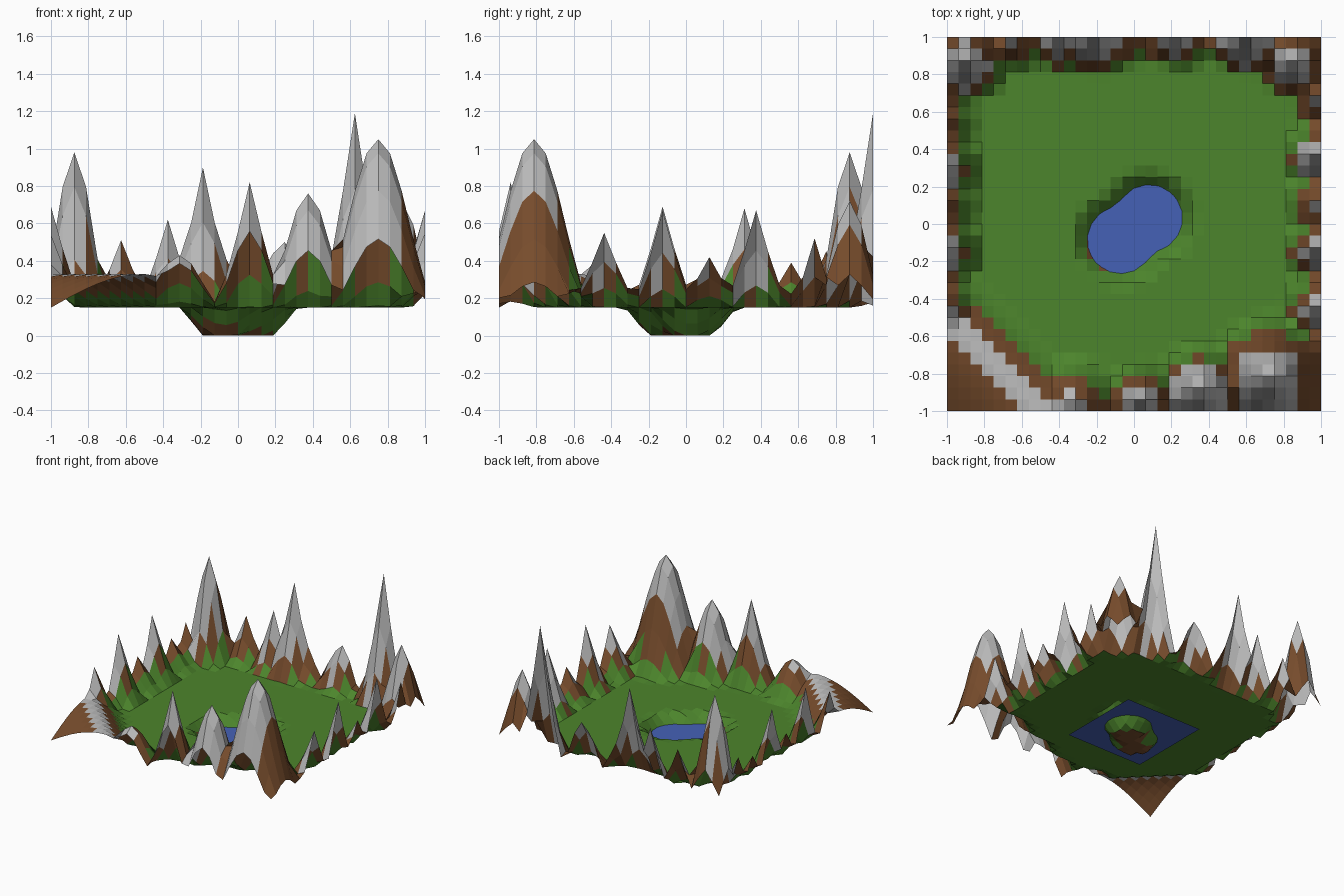
import bpy, bmesh, math, random

if "Cube" in bpy.data.objects:
    bpy.data.objects.remove(bpy.data.objects["Cube"])

random.seed(4)
N = 32                      # cells per side
STEP = 2 / N
FLOOR = 0.15                # meadow level


def material(name, rgb):
    m = bpy.data.materials.new(name)
    m.diffuse_color = (*rgb, 1)
    m.use_nodes = True
    m.node_tree.nodes["Principled BSDF"].inputs["Base Color"].default_value = m.diffuse_color
    return m


grass = material("grass", (0.073, 0.235, 0.025))
earth = material("earth", (0.19, 0.075, 0.026))
rock = material("rock", (0.50, 0.50, 0.50))
water = material("water", (0.06, 0.12, 0.47))

# Sharp peaks: x, y, height, base radius
CONES = [
    (0.625, 1, 1.19, .19), (-.1875, 1, .90, .19), (-.375, 1, .62, .17),
    (-.625, 1, .51, .17), (-.0625, 1, .41, .15), (.0625, -.9375, .82, .19),
    (-1, .3125, .68, .18), (-1, -.125, .69, .18), (-1, -.4375, .54, .18),
    (-1, .125, .41, .18), (-1, .5625, .39, .17), (-1, .75, .45, .17),
    (1, -.4375, .55, .19), (1, -.125, .67, .17), (1, .125, .42, .18),
    (1, .375, .67, .18), (1, .6875, .52, .13),
]
# Rounded mountains
DOMES = [
    (.75, -.8125, 1.05, .335), (.375, -.875, .76, .25), (-.875, .875, .98, .20),
    (.875, .875, .72, .20), (.25, 1, .50, .17), (.1875, 1, .44, .15),
    (-.3125, -.9375, .43, .24),
]
# Pond outline as overlapping discs: x, y, radius
POND = [(.08, .03, .18), (-.07, -.085, .18)]


def height(x, y):
    pond = min(math.hypot(x - a, y - b) - r for a, b, r in POND)
    if pond < .08:
        return min(FLOOR, max(0, .075 + pond * 1.25))
    h = FLOOR
    # low foothills along the rim
    edge = max(abs(x), abs(y))
    if edge > .9 and x + y > -1:
        h += random.uniform(0, .08)
    for a, b, top, r in CONES:
        t = math.hypot(x - a, y - b) / r
        if t < 1:
            h = max(h, FLOOR + (top - FLOOR) * (1 - t) ** 1.25)
    for a, b, top, r in DOMES:
        t = math.hypot(x - a, y - b) / r
        if t < 1:
            h = max(h, FLOOR + (top - FLOOR) * (1 + math.cos(math.pi * t)) / 2)
    # diagonal ridge across the front left corner
    u = x + y
    if u <= -1.5:
        t = (u + 2) / .5
        h = max(h, FLOOR + .18 * math.sin(t * math.pi / 2))
    elif u < -1.12:
        t = (u + 1.5) / .38
        h = max(h, FLOOR + .18 * (1 + math.cos(math.pi * t)) / 2)
    return h


def face_slot(x, y, h):
    """Pick grass, earth or rock from the cell's far corner."""
    u = x + y
    if x < -.4 and y < -.4:
        if -1.53 < u < -1.33:
            return 2
        return 1 if h > .19 or u < -1.5 else 0
    if h < .02:
        return 1
    if h < .235 and max(abs(x - STEP / 2), abs(y - STEP / 2)) < .92 or h <= FLOOR:
        return 0
    limit = .52 if x > .5 and y < -.5 else .36
    return 2 if h > limit else 1


# Terrain height field
bm = bmesh.new()
grid = [[bm.verts.new((-1 + i * STEP, -1 + j * STEP, height(-1 + i * STEP, -1 + j * STEP)))
         for j in range(N + 1)] for i in range(N + 1)]
for i in range(N):
    for j in range(N):
        f = bm.faces.new((grid[i][j], grid[i + 1][j], grid[i + 1][j + 1], grid[i][j + 1]))
        f.material_index = face_slot(*grid[i + 1][j + 1].co)
mesh = bpy.data.meshes.new("terrain")
bm.to_mesh(mesh)
bm.free()
for m in (grass, earth, rock):
    mesh.materials.append(m)
bpy.context.collection.objects.link(bpy.data.objects.new("terrain", mesh))

# Flat water sheet that cuts through the pond basin
bpy.ops.mesh.primitive_plane_add(size=0.7, location=(0, 0, 0.075))
sheet = bpy.context.object
sheet.name = "pond_water"
sheet.data.materials.append(water)
